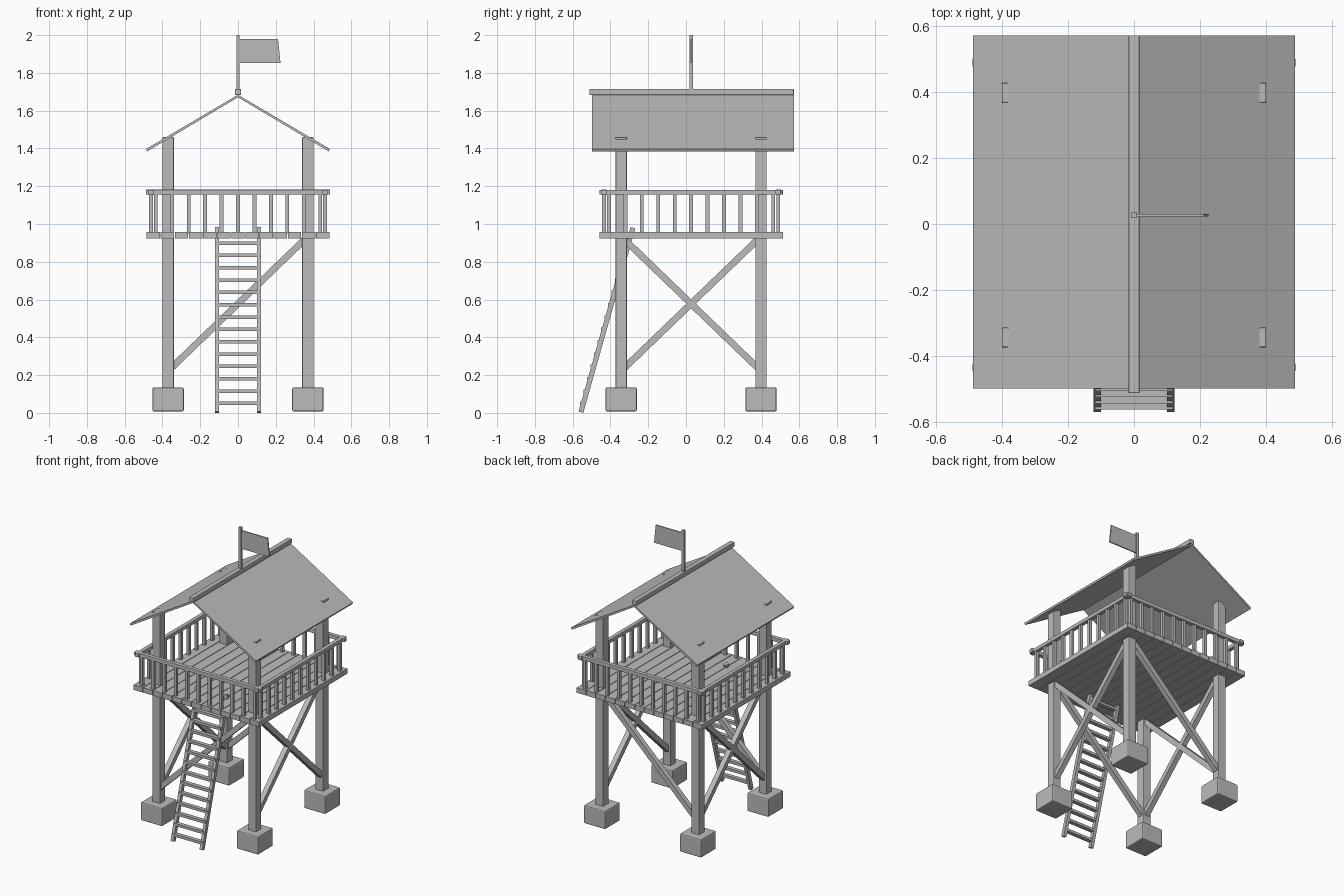
import bpy, bmesh
from mathutils import Vector, Matrix

old = bpy.data.objects.get("Cube")
if old:
    bpy.data.objects.remove(old, do_unlink=True)

GREY = (0.5, 0.5, 0.5, 1.0)
mat = bpy.data.materials.new("weathered_grey")
mat.use_nodes = True
mat.diffuse_color = GREY
mat.node_tree.nodes["Principled BSDF"].inputs["Base Color"].default_value = GREY

CY = 0.027    # the tower's own centre, set back to leave room for the ladder
POST = 0.37   # half spacing of the posts
RAIL = 0.461  # half spacing of the railings
EDGE = 0.486  # half width of the deck


def finish(name, bm, bevel=0):
    bmesh.ops.recalc_face_normals(bm, faces=bm.faces[:])
    mesh = bpy.data.meshes.new(name)
    bm.to_mesh(mesh)
    bm.free()
    mesh.materials.append(mat)
    obj = bpy.data.objects.new(name, mesh)
    bpy.context.collection.objects.link(obj)
    if bevel:
        mod = obj.modifiers.new("Bevel", 'BEVEL')
        mod.width = bevel
        mod.segments = 2
    return obj


def box(name, lo, hi, bevel=0):
    """Axis-aligned box between two corners."""
    lo, hi = Vector(lo), Vector(hi)
    bm = bmesh.new()
    move = Matrix.Translation((lo + hi) / 2) @ Matrix.Diagonal((*(hi - lo), 1))
    bmesh.ops.create_cube(bm, size=1, matrix=move)
    return finish(name, bm, bevel)


def beam(name, a, b, width, depth):
    """Straight timber from a to b; width is its horizontal thickness."""
    a, b = Vector(a), Vector(b)
    along = (b - a).normalized()
    side = along.cross((0, 0, 1)).normalized()
    out = side.cross(along)
    turn = Matrix((side, out, along)).transposed().to_4x4()
    size = Matrix.Diagonal((width, depth, (b - a).length, 1))
    bm = bmesh.new()
    bmesh.ops.create_cube(bm, size=1, matrix=Matrix.Translation((a + b) / 2) @ turn @ size)
    return finish(name, bm)


def extrude_y(name, profile, y0, y1):
    """Extrude an outline of (x, z) points from y0 to y1."""
    bm = bmesh.new()
    face = bm.faces.new([bm.verts.new((x, y0, z)) for x, z in profile])
    new = bmesh.ops.extrude_face_region(bm, geom=[face])["geom"]
    verts = [v for v in new if isinstance(v, bmesh.types.BMVert)]
    bmesh.ops.translate(bm, verts=verts, vec=(0, y1 - y0, 0))
    return finish(name, bm)


# Footings and posts
for sx in (-1, 1):
    for sy in (-1, 1):
        x, y = sx * POST, CY + sy * POST
        box("footing", (x - 0.083, y - 0.083, 0.008), (x + 0.083, y + 0.083, 0.135), 0.008)
        box("post", (x - 0.03, y - 0.03, 0.1), (x + 0.03, y + 0.03, 1.46), 0.004)

# Diagonal braces: one on the front and back, a crossed pair on each side
LOW, HIGH, REACH = 0.236, 0.92, 0.355
for s in (-1, 1):
    beam("end_brace", (-REACH, CY + s * POST, LOW), (REACH, CY + s * POST, HIGH), 0.035, 0.035)
    for d in (-1, 1):
        beam("side_brace", (s * POST, CY - d * REACH, LOW),
             (s * POST, CY + d * REACH, HIGH), 0.035, 0.035)

# Deck planks
COUNT = 13
pitch = 2 * EDGE / COUNT
for i in range(COUNT):
    x = -EDGE + i * pitch
    box("deck_plank", (x + 0.002, CY - EDGE, 0.922), (x + pitch - 0.002, CY + EDGE, 0.957))

# Railings with balusters
for s in (-1, 1):
    x, y, h = s * RAIL, CY + s * RAIL, 0.014
    box("end_rail", (-EDGE - 0.002, y - h, 1.155), (EDGE + 0.002, y + h, 1.182), 0.003)
    box("side_rail", (x - h, CY - EDGE, 1.155), (x + h, CY + EDGE, 1.181), 0.003)
    for i in range(-5, 6):
        t, r = i * 0.087, 0.01
        box("end_baluster", (t - r, y - r, 0.95), (t + r, y + r, 1.16))
        box("side_baluster", (x - r, CY + t - r, 0.95), (x + r, CY + t + r, 1.16))

# Ladder leaning up through the deck
foot, head = Vector((0, -0.556, 0.004)), Vector((0, -0.281, 0.98))
for s in (-1, 1):
    off = Vector((s * 0.1115, 0, 0))
    beam("ladder_rail", foot + off, head + off, 0.022, 0.026)
lean = (head.y - foot.y) / (head.z - foot.z)
for i in range(14):
    z = 0.05 + i * 0.0653
    y = foot.y + lean * z - 0.003
    box("ladder_rung", (-0.118, y - 0.016, z - 0.009), (0.118, y + 0.012, z + 0.009))

# Gable roof, ridge cap
ridge, eave, t = 1.684, 1.397, 0.013
extrude_y("roof", [(0, ridge), (0.487, eave), (0.481, eave - t), (0, ridge - t),
                   (-0.481, eave - t), (-0.487, eave)], -0.497, 0.571)
box("ridge_cap", (-0.017, -0.512, 1.683), (0.017, 0.571, 1.716), 0.004)

# Flagpole and flag
box("flagpole", (-0.009, CY - 0.009, 1.7), (0.009, CY + 0.009, 2.0))
extrude_y("flag", [(0, 1.98), (0.212, 1.98), (0.225, 1.853), (0, 1.853)],
          CY - 0.004, CY + 0.004)
